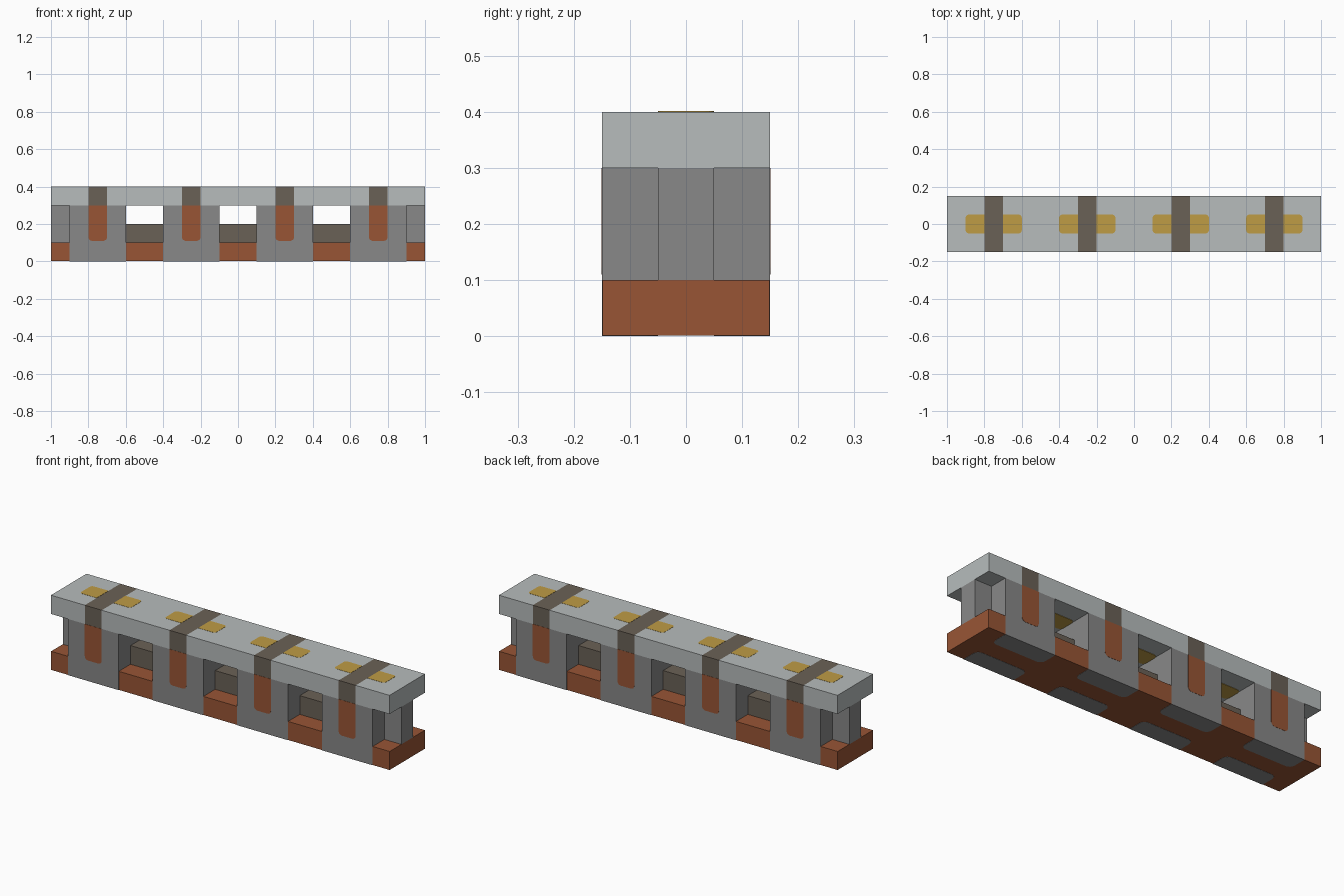
import bpy, bmesh, math

if "Cube" in bpy.data.objects:
    bpy.data.objects.remove(bpy.data.objects["Cube"], do_unlink=True)


def material(name, rgb):
    lin = [((c / 255 + 0.055) / 1.055) ** 2.4 for c in rgb] + [1]
    m = bpy.data.materials.new(name)
    m.use_nodes = True
    m.diffuse_color = lin
    m.node_tree.nodes["Principled BSDF"].inputs["Base Color"].default_value = lin
    return m


LIGHT = material("light grey stone", (183, 188, 188))
GREY = material("mid grey stone", (136, 136, 136))
RUST = material("rust brown", (152, 85, 53))
TAUPE = material("dark taupe", (106, 97, 86))
GOLD = material("dull gold", (191, 156, 69))


def prism(name, mat, x, v, w, plane="xy", radii=(0, 0, 0, 0)):
    """Extrude a rectangle x by v along w; radii round its corners, counterclockwise from low x, low v."""
    corners = [(x[0], v[0]), (x[1], v[0]), (x[1], v[1]), (x[0], v[1])]
    signs = [(1, 1), (-1, 1), (-1, -1), (1, -1)]
    points = []
    for i, ((cx, cv), (sx, sv), r) in enumerate(zip(corners, signs, radii)):
        if r == 0:
            points.append((cx, cv))
            continue
        for k in range(5):
            a = math.pi * (1 + i / 2 + k / 8)
            points.append((cx + sx * r + r * math.cos(a), cv + sv * r + r * math.sin(a)))
    bm = bmesh.new()
    place = (lambda p, d: (p[0], p[1], d)) if plane == "xy" else (lambda p, d: (p[0], d, p[1]))
    low, high = ([bm.verts.new(place(p, d)) for p in points] for d in w)
    bm.faces.new(low)
    bm.faces.new(high)
    n = len(points)
    for i in range(n):
        j = (i + 1) % n
        bm.faces.new((low[i], low[j], high[j], high[i]))
    bmesh.ops.recalc_face_normals(bm, faces=bm.faces)
    mesh = bpy.data.meshes.new(name)
    bm.to_mesh(mesh)
    bm.free()
    mesh.materials.append(mat)
    obj = bpy.data.objects.new(name, mesh)
    bpy.context.collection.objects.link(obj)
    return obj


def both(side, near, far):
    """Depth range on the front (-1) or back (1) side."""
    return sorted((side * near, side * far))


CENTRES = (-0.75, -0.25, 0.25, 0.75)
SKIN = 0.002

# Base and top slab
prism("base", RUST, (-1, 1), (-0.149, 0.149), (0.001, 0.1))
edges = [-1] + [c + s for c in CENTRES for s in (-0.05, 0.05)] + [1]
for i, span in enumerate(zip(edges, edges[1:])):
    name, mat = ("top_band", TAUPE) if i % 2 else ("top_slab", LIGHT)
    prism(name, mat, span, (-0.15, 0.15), (0.3, 0.4))

# Pillars on both sides, with round-cornered feet and rust strips
for c in CENTRES:
    span = (c - 0.15, c + 0.15)
    prism("pillar_core", GREY, span, (-0.05, 0.05), (0.1, 0.3))
    for side in (-1, 1):
        depth = both(side, 0.05, 0.15)
        prism("pillar", GREY, span, depth, (0.1, 0.3))
        r = 0.03
        prism("pillar_foot", GREY, span, depth, (0, 0.1),
              radii=(0, 0, r, r) if side < 0 else (r, r, 0, 0))
        prism("pillar_strip", RUST, (c - 0.05, c + 0.05), (0.11, 0.3),
              both(side, 0.149, 0.151), "xz", radii=(0.02, 0.02, 0, 0))
    # Gold inlays either side of the band
    g = 0.015
    prism("left_inlay", GOLD, (c + 0.05, c + 0.15), (-0.05, 0.05),
          (0.4 - SKIN, 0.4 + SKIN / 2), radii=(0, g, g, 0))
    prism("right_inlay", GOLD, (c - 0.15, c - 0.05), (-0.05, 0.05),
          (0.4 - SKIN, 0.4 + SKIN / 2), radii=(g, 0, 0, g))

# Low walls in the openings, with gold inlays overhead
for x in (-0.5, 0, 0.5):
    prism("low_wall", TAUPE, (x - 0.1, x + 0.1), (-0.05, 0.05), (0.1, 0.2))
    prism("ceiling_inlay", GOLD, (x - 0.1, x + 0.1), (-0.05, 0.05),
          (0.3 - SKIN, 0.3 + SKIN), radii=(0.02,) * 4)

# Narrow end posts
for name, span in (("left_end_post", (0.9, 1)), ("right_end_post", (-1, -0.9))):
    prism(name, GREY, span, (-0.05, 0.05), (0.1, 0.3))
